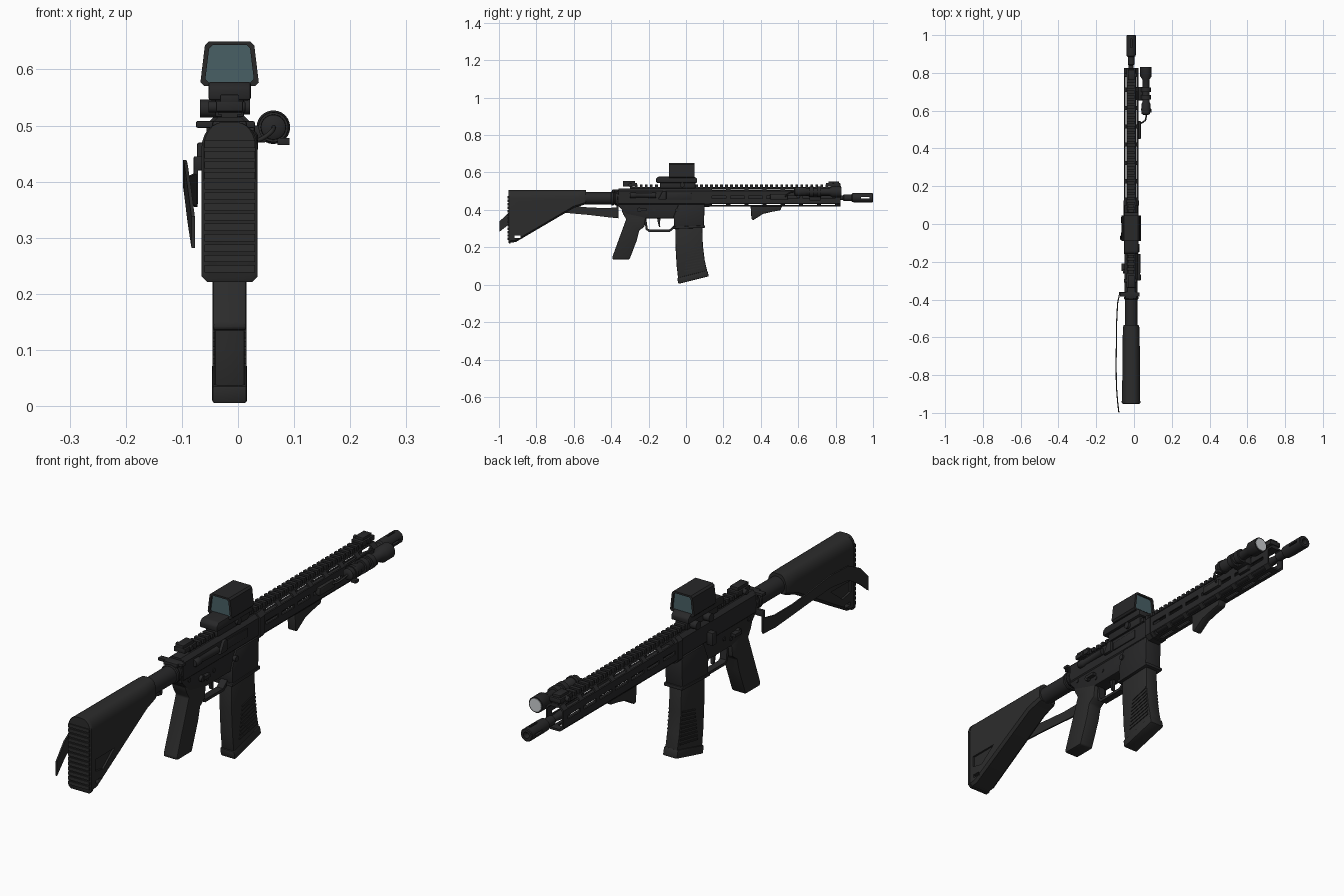
import bpy, bmesh, math
from mathutils import Vector

if "Cube" in bpy.data.objects:
    bpy.data.objects.remove(bpy.data.objects["Cube"])

CX = -0.015   # x of the weapon's centre plane


def material(name, *rgb):
    m = bpy.data.materials.new(name)
    m.diffuse_color = (*rgb, 1)
    m.use_nodes = True
    m.node_tree.nodes["Principled BSDF"].inputs["Base Color"].default_value = m.diffuse_color
    return m


POLY = material("black_polymer", .025, .025, .025)
METAL = material("dark_metal", .021, .021, .022)
GLASS = material("teal_glass", .065, .115, .13)
BULB = material("pale_lens", .6, .62, .64)


def build(name, lofts, mat, bevel=0.0, closed=False):
    """Skin each list of sections in lofts, and put all into one object."""
    bm = bmesh.new()
    for secs in lofts:
        rings = [[bm.verts.new((p[0] + CX, p[1], p[2])) for p in s] for s in secs]
        n = len(rings[0])
        for a, b in zip(rings, rings[1:] + (rings[:1] if closed else [])):
            for i in range(n):
                bm.faces.new((a[i], a[(i + 1) % n], b[(i + 1) % n], b[i]))
        if not closed:
            bm.faces.new(rings[0])
            bm.faces.new(rings[-1])
    bmesh.ops.recalc_face_normals(bm, faces=bm.faces)
    if bevel:
        edges = [e for e in bm.edges if e.calc_face_angle(0) > 0.5]
        bmesh.ops.bevel(bm, geom=edges, offset=bevel, segments=2, profile=.5,
                        affect='EDGES', clamp_overlap=True)
    me = bpy.data.meshes.new(name)
    bm.to_mesh(me)
    bm.free()
    me.materials.append(mat)
    ob = bpy.data.objects.new(name, me)
    bpy.context.collection.objects.link(ob)
    return ob


def box(x0, x1, y0, y1, z0, z1):
    return [[(x, y0, z0), (x, y1, z0), (x, y1, z1), (x, y0, z1)] for x in (x0, x1)]


def side(pts, x0, x1):           # side profile (y, z) pushed across x
    return [[(x, y, z) for y, z in pts] for x in (x0, x1)]


def lathe(prof, x, z, n=24):     # (y, radius) profile around a y axis
    return [[(x + r * math.cos(i * math.tau / n), y, z + r * math.sin(i * math.tau / n))
             for i in range(n)] for y, r in prof]


def pin(x0, x1, y, z, r, n=16):  # cylinder along x
    return [[(x, y + r * math.cos(i * math.tau / n), z + r * math.sin(i * math.tau / n))
             for i in range(n)] for x in (x0, x1)]


def octo(hb, ht, z0, z1, c, y, s=1.0):  # chamfered cross-section, bottom and top half widths
    m = (z0 + z1) / 2
    pts = [(hb - c, z0), (hb, z0 + c), (ht, z1 - c), (ht - c, z1)]
    pts += [(-a, b) for a, b in reversed(pts)]
    return [(a * s, y, m + (b - m) * s) for a, b in pts]


def cut(ob, lofts):
    c = build(ob.name + "_cutter", lofts, METAL)
    c.hide_render = True
    c.hide_viewport = True
    m = ob.modifiers.new("cut", 'BOOLEAN')
    m.object, m.solver = c, 'EXACT'


# Stock: rounded top, sloping underside, shallow pockets and a sling slot
def stock_section(y, zb, hw):
    half = [(hw - .01, zb), (hw, zb + .01)]
    for i in range(7):
        a = i * math.pi / 12
        half.append((.012 + (hw - .012) * math.cos(a), .46 + .046 * math.sin(a)))
    return [(x, y, z) for x, z in half + [(-x, z) for x, z in reversed(half)]]


stock = build("stock", [[stock_section(*s) for s in (
    (-.938, .225, .048), (-.91, .228, .048), (-.6, .41, .045), (-.545, .427, .043), (-.535, .432, .039))]], POLY)
pocket = [(-.92, .30), (-.87, .29), (-.80, .345), (-.92, .345)]
cut(stock, [side(pocket, .04, .07), side(pocket, -.07, -.04), box(-.08, .08, -.918, -.885, .25, .263)])
build("butt_pad", [[stock_section(*s) for s in (
    (-.937, .221, .05), (-.946, .221, .05), (-.95, .227, .046))]], POLY)
build("butt_pad_ridges", [box(-.045, .045, -.954, -.948, z, z + .013)
                          for z in [.238 + .0185 * i for i in range(13)]], POLY)

# Buffer tube and locking rings
build("buffer_tube", [lathe([(-.56, .033), (-.36, .033)], 0, .462)], METAL)
build("tube_rings", [lathe([(y, .034), (y + .003, .038), (y + .013, .038), (y + .016, .034)], 0, .462)
                     for y in (-.40, -.38)], METAL)

# Receiver
build("upper_receiver", [[octo(.034, .034, .42, .515, .014, y) for y in (-.36, .1)]], METAL)
build("lower_receiver", [side([(-.365, .45), (-.365, .425), (-.32, .375), (-.22, .355), (-.065, .355),
                               (-.02, .36), (.095, .36), (.1, .45)], -.03, .03)], METAL, .004)
build("magazine_well", [side([(-.066, .365), (-.063, .30), (.095, .306), (.1, .43), (-.04, .43)],
                             -.037, .037)], METAL, .005)
build("magazine_well_lip", [side([(-.07, .298), (-.07, .31), (.102, .317), (.102, .304)], -.04, .04)], METAL, .003)
build("ejection_cover", [box(.03, .038, -.10, .03, .455, .49)], METAL, .003)
build("case_deflector", [side([(-.15, .455), (-.105, .455), (-.105, .50), (-.125, .50)], .02, .045)], METAL, .004)
build("forward_assist", [lathe([(-.30, .012), (-.295, .015), (-.27, .015), (-.265, .012), (-.16, .014)],
                               .036, .478, 16)], METAL)
build("charging_handle", [box(-.03, .03, -.395, -.35, .492, .508), box(-.06, .045, -.385, -.362, .496, .508)],
      METAL, .003)
build("receiver_pins", [pin(-.033, .033, y, z, .008) for y, z in
                        ((-.32, .42), (-.17, .40), (-.21, .385), (.075, .41))], METAL)
build("selector_levers", [pin(-.042, .042, -.25, .40, .012), box(-.05, -.03, -.25, -.21, .395, .407),
                          box(.03, .045, -.25, -.21, .395, .407)], METAL)
build("bolt_catch", [box(-.058, -.03, -.085, -.06, .42, .47)], METAL, .004)
build("magazine_button", [pin(.03, .043, -.045, .40, .011)], METAL)

# Trigger group
build("trigger_guard", [side([(-.225, .36), (-.215, .295), (-.20, .283), (-.085, .283), (-.06, .305), (-.06, .32),
                              (-.09, .294), (-.195, .294), (-.205, .30), (-.213, .36)], -.014, .014)], METAL)
build("trigger", [side([(-.155, .36), (-.15, .33), (-.145, .31), (-.137, .307), (-.14, .33), (-.135, .36)],
                       -.007, .007)], METAL)
build("pistol_grip", [side([(-.345, .40), (-.335, .375), (-.32, .35), (-.395, .145), (-.392, .135), (-.302, .135),
                            (-.262, .24), (-.25, .29), (-.222, .31), (-.215, .36)], -.03, .03)], POLY, .011)

# Magazine with base plate and gripping ribs
build("magazine", [side([(-.058, .33), (-.056, .2), (-.05, .1), (-.04, .015), (.118, .052), (.10, .13),
                         (.09, .21), (.087, .33)], -.027, .027)], POLY, .005)
build("magazine_base", [side([(-.047, .036), (-.041, .004), (.122, .045), (.114, .077)], -.031, .031)], POLY, .005)
ribs = []
for i in range(9):
    z = .09 + i * .015
    y1 = .099 - i * .0015
    ribs.append(side([(-.01 + i * .002, z - .02), (y1, z), (y1, z + .006), (-.01 + i * .002, z - .014)], -.03, .03))
build("magazine_ribs", ribs, POLY)

# Handguard: hollow octagonal tube with slots on seven faces
Z = .468
rings = [octo(.038, .038, Z - .05, Z + .05, .016, y, s)
         for y, s in ((.1, 1), (.825, 1), (.825, .84), (.1, .84))]
guard = build("handguard", [rings], METAL, closed=True)
slots = []
for x, z, a in ((.038, 0, 0), (.030, .042, 45), (.030, -.042, -45), (0, -.05, -90),
                (-.038, 0, 180), (-.030, .042, 135), (-.030, -.042, 225)):
    n = Vector((math.cos(math.radians(a)), 0, math.sin(math.radians(a))))
    t = Vector((-n.z, 0, n.x)) * .007
    c = Vector((x, 0, Z + z))
    for i in range(7):
        y0 = .14 + i * .097
        slots.append([[tuple(c + n * d + t * k + Vector((0, y, 0)))
                       for y, k in ((y0, -1), (y0 + .075, -1), (y0 + .075, 1), (y0, 1))] for d in (-.014, .014)])
cut(guard, slots)
build("handguard_collar", [[octo(.041, .041, Z - .053, Z + .05, .016, y) for y in (.098, .125)]], METAL)

# Top rail with teeth
build("top_rail", [box(-.014, .014, -.30, .825, .508, .523)], METAL)
build("rail_teeth", [box(-.021, .021, -.30 + i * .0268, -.285 + i * .0268, .52, .536) for i in range(42)], METAL)

# Barrel and slotted muzzle device
build("barrel", [lathe([(.09, .018), (.80, .016), (.82, .013), (.91, .013)], 0, .465)], METAL)
muzzle = build("muzzle_device", [lathe([(.84, .013), (.845, .018), (.885, .018), (.89, .024), (.91, .025),
                                        (.997, .025), (1.0, .022), (1.0, .012), (.93, .012)], 0, .465)], METAL)
cut(muzzle, [box(-.05, .05, .935, .98, .461, .469), box(-.004, .004, .935, .98, .47, .52)])

# Folding sights
for name, y, s in (("rear_sight", -.30, 1), ("front_sight", .787, -1)):
    build(name, [box(-.024, .024, y - .038, y + .038, .525, .543),
                 box(-.017, .017, y - .03 * s - .008, y + .02 * s + .008 if s > 0 else y + .038, .54, .555)
                 if s > 0 else box(-.017, .017, y - .025, y + .03, .54, .553),
                 pin(-.038, .028, y, .533, .01)], METAL, .002)

# Optic: mount, base, hood and glass
build("optic_mount", [box(-.026, .026, -.14, .05, .515, .55)], METAL, .004)
build("optic_base", [side([(-.16, .545), (-.16, .567), (-.148, .578), (.045, .578), (.06, .565), (.06, .545)],
                          -.038, .038)], METAL, .005)
build("optic_knobs", [pin(-.053, -.02, -.06, .53, .016), pin(-.053, -.02, .02, .53, .016),
                      pin(.02, .036, -.02, .533, .013)], METAL)
build("optic_hood", [[octo(.052 * k, .044 * k, .57, .65, .007, y, s) for y, k, s in
                      ((-.09, 1, 1), (.045, 1, 1), (.045, 1, .83), (-.09, 1, .83))]], METAL, closed=True)
build("optic_glass", [[octo(.047, .04, .576, .644, .006, y) for y in (y0, y0 + .004)] for y0 in (-.082, .034)], GLASS)

# Handstop under the handguard
build("handstop", [side([(.345, .425), (.35, .35), (.36, .345), (.41, .378), (.46, .39), (.505, .398), (.515, .425)],
                        -.018, .018)], POLY, .005)

# Weapon light on the right, with mount, switch pad and cable
LX, LZ = .078, .497
build("light_body", [lathe([(.578, .014), (.583, .022), (.635, .024), (.645, .019), (.765, .019), (.782, .03),
                            (.83, .03)], LX, LZ)], METAL)
build("light_rings", [lathe([(y, .027), (y + .022, .027)], LX, LZ) for y in (.66, .70)]
      + [lathe([(.60, .0265), (.612, .0265)], LX, LZ)], METAL)
build("light_lens", [lathe([(.829, .025), (.832, .025)], LX, LZ)], BULB)
build("light_mount", [box(.025, .066, .655, .725, .47, .50), box(.03, .05, .66, .72, .45, .48)], METAL, .003)
build("light_tail_clip", [side([(.59, .465), (.61, .465), (.61, .478), (.59, .478)], .085, .107)], METAL, .002)
build("switch_pad", [box(.03, .051, .45, .545, .455, .485)], POLY, .004)
cable = bpy.data.curves.new("light_cable", 'CURVE')
cable.dimensions, cable.bevel_depth, cable.bevel_resolution = '3D', .004, 2
sp = cable.splines.new('NURBS')
path = [(.063, .585, .497), (.066, .555, .495), (.05, .54, .48), (.028, .53, .47), (.022, .51, .47)]
sp.points.add(len(path) - 1)
for p, co in zip(sp.points, path):
    p.co = (*co, 1)
sp.use_endpoint_u, sp.order_u = True, 3
cable.materials.append(POLY)
bpy.context.collection.objects.link(bpy.data.objects.new("light_cable", cable))

# Sling strap along the left side, with its hook
strap = [(-.060, -.362, .385, .03), (-.072, -.42, .385, .024), (-.077, -.52, .393, .02), (-.078, -.62, .402, .02),
         (-.080, -.75, .415, .024), (-.078, -.86, .405, .028), (-.072, -.94, .36, .032), (-.065, -.998, .31, .028)]
build("sling", [[[(x - .003, y, z - h), (x + .003, y, z - h), (x + .003, y, z + h), (x - .003, y, z + h)]
                 for x, y, z, h in strap]], POLY)
build("sling_hook", [box(-.064, -.02, -.372, -.36, .42, .445), box(-.064, -.056, -.372, -.36, .36, .44),
                     box(-.034, .034, -.372, -.364, .425, .50)], METAL, .002)

# Smooth rounded surfaces, keep hard edges
bpy.ops.object.select_all(action='DESELECT')
for ob in bpy.data.objects:
    if ob.type == 'MESH' and not ob.hide_render:
        ob.select_set(True)
        bpy.context.view_layer.objects.active = ob
bpy.ops.object.shade_smooth_by_angle(angle=math.radians(35))
